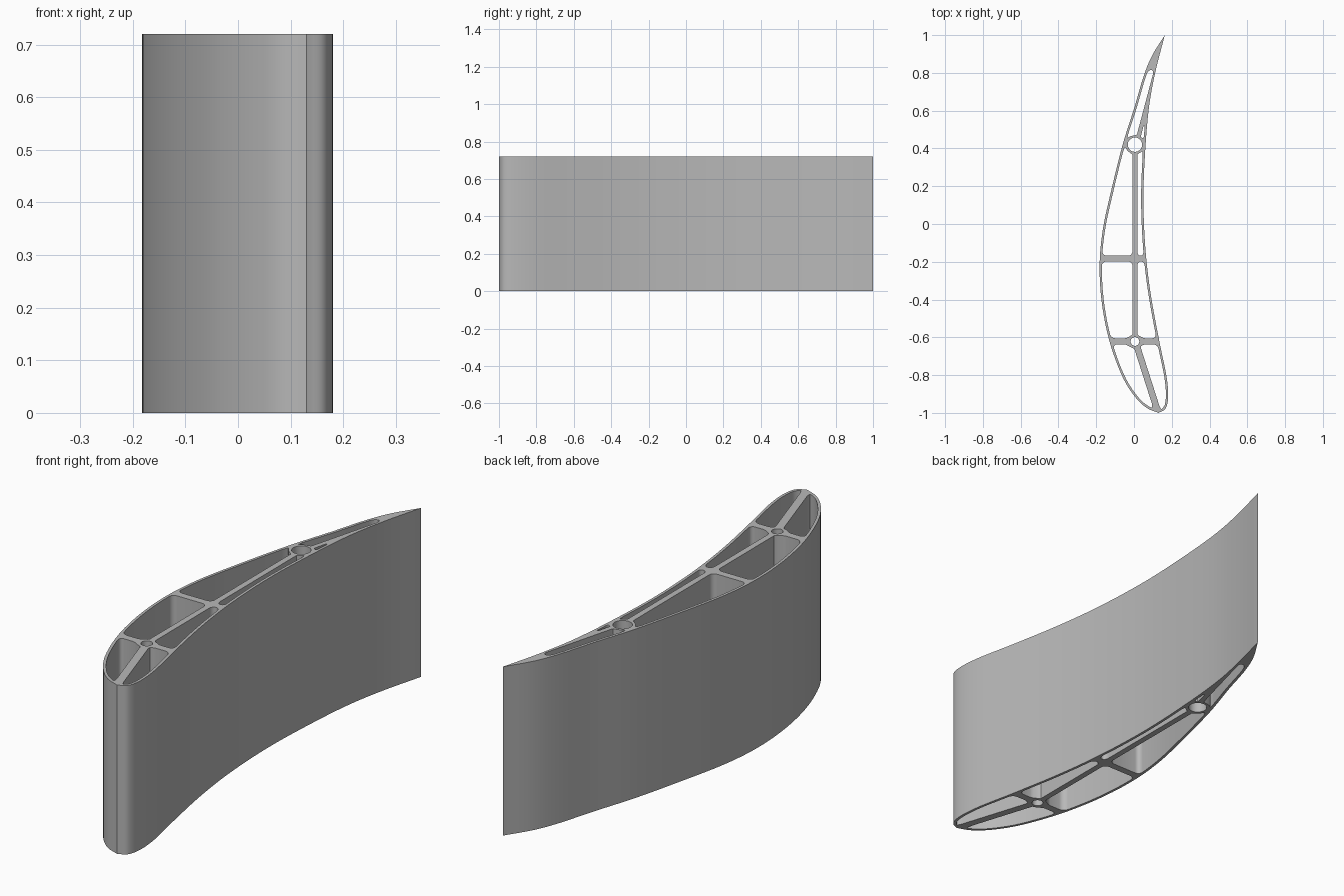
import bpy, bmesh, math
from mathutils import Vector

if "Cube" in bpy.data.objects:
    bpy.data.objects.remove(bpy.data.objects["Cube"], do_unlink=True)

HEIGHT, WALL = 0.72, 0.012
NOSE, TIP = (0.13, -1.0), (0.163, 1.0)
CONVEX = [NOSE, (0.065, -0.972), (0.0, -0.908), (-0.065, -0.8), (-0.13, -0.62), (-0.17, -0.42),
          (-0.182, -0.22), (-0.165, -0.03), (-0.12, 0.18), (-0.06, 0.42), (0.003, 0.62),
          (0.05, 0.78), (0.095, 0.89), TIP]
CONCAVE = [NOSE, (0.168, -0.975), (0.181, -0.91), (0.171, -0.8), (0.134, -0.62), (0.09, -0.38),
           (0.062, -0.15), (0.05, 0.1), (0.056, 0.33), (0.077, 0.6), (0.112, 0.8), TIP]
SPINE_X, SPINE_HALF = 0.005, 0.013
REAR_RING, FRONT_RING = (0.42, 0.05, 0.038), (-0.622, 0.037, 0.023)   # y, outer, inner radius


def smooth_path(pts, steps=6):
    """Catmull-Rom curve through the points."""
    p = [Vector(q) for q in pts]
    p = [2 * p[0] - p[1]] + p + [2 * p[-1] - p[-2]]
    out = []
    for a, b, c, d in zip(p, p[1:], p[2:], p[3:]):
        for i in range(steps):
            t = i / steps
            out.append(0.5 * (2 * b + (c - a) * t + (2 * a - 5 * b + 4 * c - d) * t * t
                              + (3 * b - a - 3 * c + d) * t ** 3))
    return out + [p[-2]]


def x_at(path, y):
    for a, b in zip(path, path[1:]):
        if a.y <= y <= b.y:
            return a.x + (b.x - a.x) * (y - a.y) / max(b.y - a.y, 1e-6)
    return path[-1].x


def inner_skin(path, side):
    """Skin offset inwards by the wall thickness, as a function of y."""
    def f(y):
        slope = (x_at(path, y + 0.005) - x_at(path, y - 0.005)) / 0.01
        return x_at(path, y) + side * WALL * math.hypot(1, slope)
    return f


def line(x0, y0, slope):
    return lambda y: x0 + (y - y0) * slope


def beside_ring(edge, side):
    """Push an edge outwards around both tube bosses."""
    def f(y):
        x = edge(y)
        for cy, r, _ in (REAR_RING, FRONT_RING):
            if abs(y - cy) < r:
                x = side * max(side * x, side * SPINE_X + math.sqrt(r * r - (y - cy) ** 2))
        return x
    return f


def cavity(y0, y1, left, right, radius=0.022, n=90):
    """Rounded pocket between two edges; slivers at its ends are trimmed."""
    ys = [y0 + (y1 - y0) * i / n for i in range(n + 1)]
    ys = [y for y in ys if right(y) - left(y) > 0.006]
    lo, hi = ys[0], ys[-1]
    # denser sampling at the rounded ends
    ends = [radius * (1 - math.cos(math.pi / 2 * i / 5)) for i in range(6)]
    ys = ([lo + e for e in ends] + [y for y in ys[::2] if lo + radius < y < hi - radius]
          + [hi - e for e in reversed(ends)])
    a, b = [], []
    for y in ys:
        l, r = left(y), right(y)
        s = min(y - lo, hi - y)
        inset = 0
        if s < radius:
            k = min(radius, (r - l) * 0.45)
            inset = k * (1 - math.sqrt(max(0, 1 - (1 - s / radius) ** 2)))
        a.append((l + inset, y))
        b.append((r - inset, y))
    return a + b[::-1]


def circle(cy, r, n=32):
    return [(SPINE_X + r * math.cos(2 * math.pi * i / n), cy + r * math.sin(2 * math.pi * i / n))
            for i in range(n)]


convex, concave = smooth_path(CONVEX), smooth_path(CONCAVE)
skin_l, skin_r = inner_skin(convex, 1), inner_skin(concave, -1)
spine_l = beside_ring(lambda y: SPINE_X - SPINE_HALF, -1)
spine_r = beside_ring(lambda y: SPINE_X + SPINE_HALF, 1)
nose_l = beside_ring(line(0.0, -0.655, -0.32), -1)
nose_r = beside_ring(line(0.036, -0.655, -0.32), 1)
tail_l = beside_ring(line(0.012, 0.46, 0.265), -1)
tail_r = beside_ring(line(0.036, 0.46, 0.24), 1)

loops = [
    [tuple(p) for p in convex] + [tuple(p) for p in concave[-2:0:-1]],
    cavity(0.435, 0.815, skin_l, tail_l),
    cavity(0.455, 0.61, tail_r, skin_r, 0.01),
    cavity(-0.167, 0.405, skin_l, spine_l),
    cavity(-0.167, 0.39, spine_r, skin_r),
    cavity(-0.605, -0.199, skin_l, spine_l),
    cavity(-0.605, -0.199, spine_r, skin_r),
    cavity(-0.972, -0.638, skin_l, nose_l),
    cavity(-0.98, -0.638, nose_r, skin_r),
    circle(REAR_RING[0], REAR_RING[2]),
    circle(FRONT_RING[0], FRONT_RING[2]),
]

# Filled section with holes, extruded to the full span
curve = bpy.data.curves.new("blade_section", "CURVE")
curve.dimensions, curve.fill_mode, curve.extrude = "2D", "BOTH", HEIGHT / 2
for pts in loops:
    s = curve.splines.new("POLY")
    s.points.add(len(pts) - 1)
    for p, (x, y) in zip(s.points, pts):
        p.co = (x, y, 0, 1)
    s.use_cyclic_u = True
helper = bpy.data.objects.new("section_helper", curve)
bpy.context.collection.objects.link(helper)
bpy.context.view_layer.update()
mesh = bpy.data.meshes.new_from_object(helper.evaluated_get(bpy.context.evaluated_depsgraph_get()))
bpy.data.objects.remove(helper, do_unlink=True)

# Weld caps to walls and stand on the ground
bm = bmesh.new()
bm.from_mesh(mesh)
bmesh.ops.remove_doubles(bm, verts=bm.verts, dist=1e-5)
bmesh.ops.translate(bm, verts=bm.verts, vec=(0, 0, HEIGHT / 2))
bmesh.ops.recalc_face_normals(bm, faces=bm.faces)
bm.to_mesh(mesh)
bm.free()

grey = bpy.data.materials.new("plain_grey")
grey.use_nodes = True
color = (0.48, 0.48, 0.48, 1)
grey.diffuse_color = color
grey.node_tree.nodes["Principled BSDF"].inputs["Base Color"].default_value = color
mesh.materials.clear()
mesh.materials.append(grey)

blade = bpy.data.objects.new("hollow_blade", mesh)
bpy.context.collection.objects.link(blade)
bpy.ops.object.select_all(action="DESELECT")
blade.select_set(True)
bpy.context.view_layer.objects.active = blade
bpy.ops.object.shade_smooth_by_angle(angle=math.radians(30))
